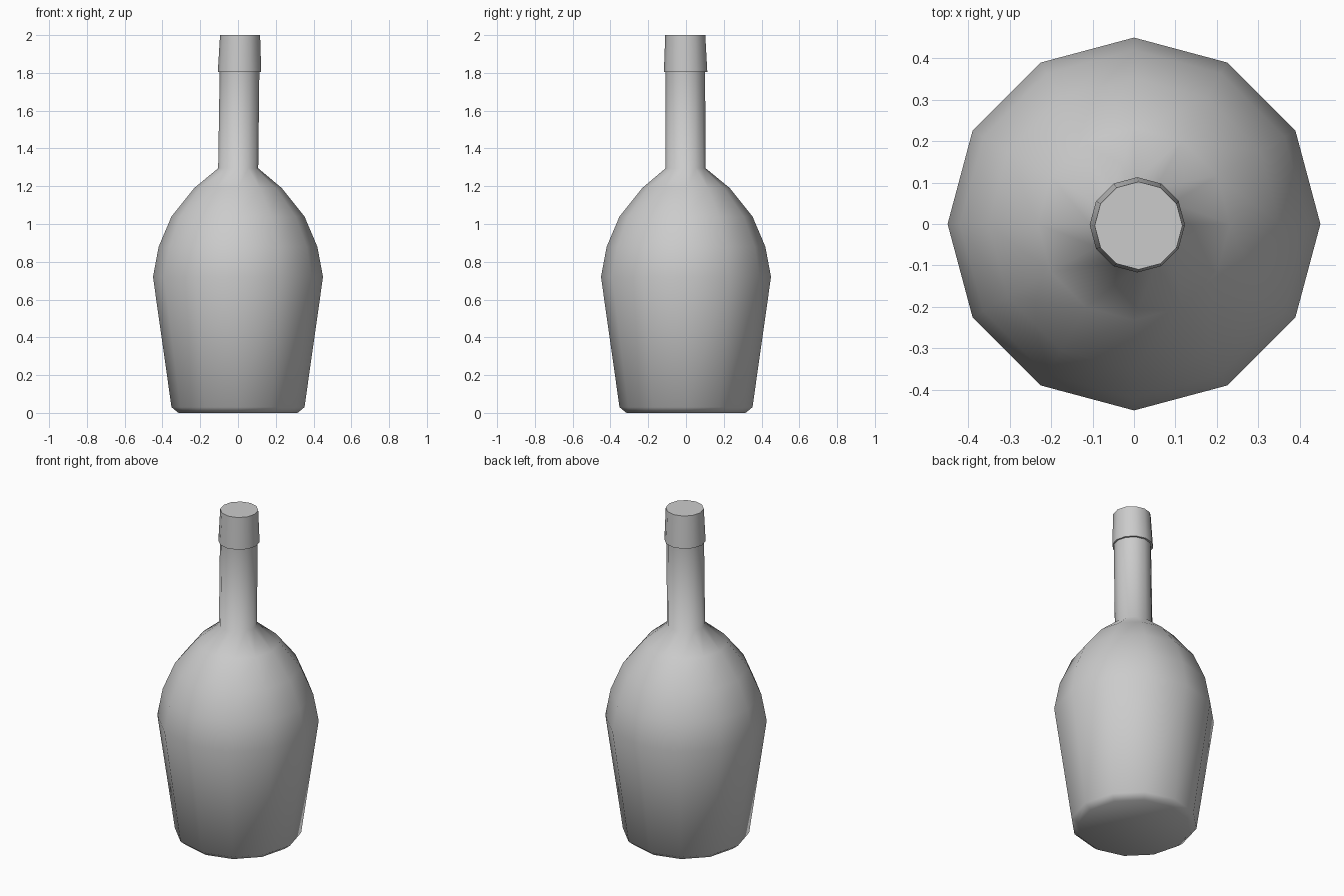
import bpy, bmesh
from math import cos, sin, tau, radians

if "Cube" in bpy.data.objects:
    bpy.data.objects.remove(bpy.data.objects["Cube"])

SIDES = 12


def lathe(name, rings, cap_bottom=False, cap_top=False):
    """Skin rings given as (radius, z, centre x, centre y)."""
    bm = bmesh.new()
    loops = [[bm.verts.new((cx + r * cos(tau * i / SIDES),
                            cy + r * sin(tau * i / SIDES), z))
              for i in range(SIDES)] for r, z, cx, cy in rings]
    for a, b in zip(loops, loops[1:]):
        for i in range(SIDES):
            j = (i + 1) % SIDES
            bm.faces.new((a[i], a[j], b[j], b[i]))
    if cap_bottom:
        bm.faces.new(loops[0][::-1])
    if cap_top:
        bm.faces.new(loops[-1])
    mesh = bpy.data.meshes.new(name)
    bm.to_mesh(mesh)
    bm.free()
    obj = bpy.data.objects.new(name, mesh)
    bpy.context.collection.objects.link(obj)
    bpy.ops.object.select_all(action='DESELECT')
    obj.select_set(True)
    bpy.context.view_layer.objects.active = obj
    bpy.ops.object.shade_smooth_by_angle(angle=radians(60))
    return obj


# Body with rounded shoulder and slightly leaning neck
neck_top = (0.105, 1.805, 0.008, -0.004)
body = [(0.315, 0.0), (0.352, 0.03), (0.45, 0.72), (0.42, 0.88),
        (0.352, 1.04), (0.232, 1.19)]
lathe("bottle_body", [(r, z, 0, 0) for r, z in body]
      + [(0.106, 1.295, 0.001, -0.002), neck_top], cap_bottom=True)

# Tapered collar closing the mouth
lathe("bottle_collar", [neck_top, (0.115, 1.805, 0.008, -0.002),
                        (0.106, 2.0, 0.011, -0.004)], cap_top=True)
